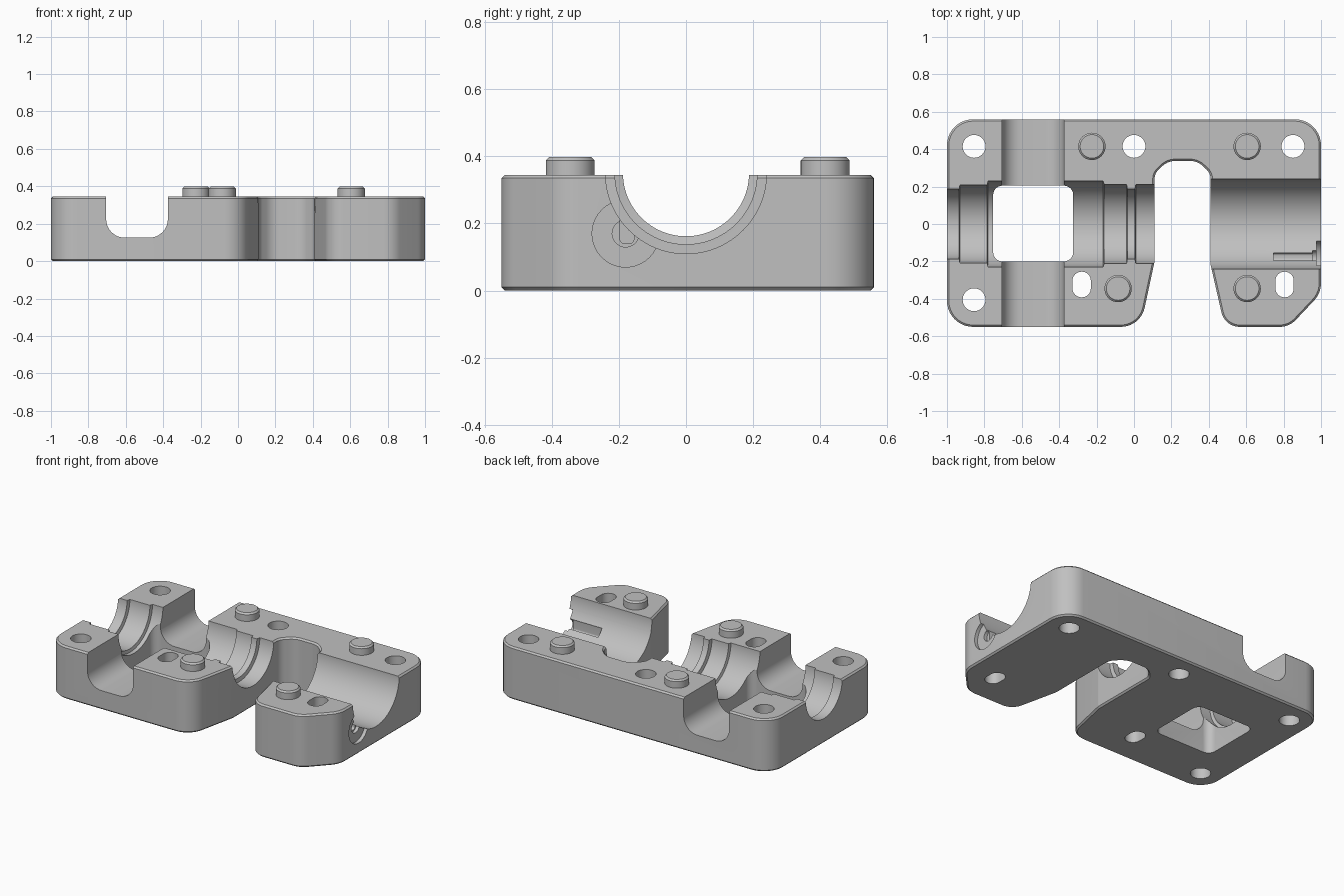
import bpy, bmesh, math
from mathutils import Vector, Matrix

if "Cube" in bpy.data.objects:
    bpy.data.objects.remove(bpy.data.objects["Cube"])

GREY = (0.53, 0.53, 0.53, 1)
mat = bpy.data.materials.new("plain grey")
mat.use_nodes = True
mat.diffuse_color = GREY
mat.node_tree.nodes["Principled BSDF"].inputs["Base Color"].default_value = GREY

TOP = 0.345
AXIS_Z = 0.35
CHAMFER = 0.01


def rounded(corners, steps=10):
    """Fillet each (x, y, radius) corner of a polygon."""
    out = []
    for i, (x, y, r) in enumerate(corners):
        p = Vector((x, y))
        a = (Vector(corners[i - 1][:2]) - p).normalized()
        b = (Vector(corners[(i + 1) % len(corners)][:2]) - p).normalized()
        if r == 0:
            out.append(p)
            continue
        half = a.angle(b) / 2
        centre = p + (a + b).normalized() * (r / math.sin(half))
        start = p + a * (r / math.tan(half)) - centre
        end = p + b * (r / math.tan(half)) - centre
        sweep = math.atan2(start.x * end.y - start.y * end.x, start.dot(end))
        for k in range(steps + 1):
            out.append(centre + Matrix.Rotation(sweep * k / steps, 2) @ start)
    return out


def box(x0, x1, y0, y1, r):
    return rounded([(x0, y0, r), (x1, y0, r), (x1, y1, r), (x0, y1, r)])


def disc(x, y, r, n=40):
    return [Vector((x + r * math.cos(2 * math.pi * k / n),
                    y + r * math.sin(2 * math.pi * k / n))) for k in range(n)]


def finish(name, bm):
    bmesh.ops.recalc_face_normals(bm, faces=bm.faces[:])
    mesh = bpy.data.meshes.new(name)
    bm.to_mesh(mesh)
    bm.free()
    mesh.materials.append(mat)
    ob = bpy.data.objects.new(name, mesh)
    bpy.context.collection.objects.link(ob)
    return ob


def prism(name, points, lo, hi, axis="z", bevel=()):
    """Extrude a profile along an axis, chamfering the listed end levels."""
    place = {"z": lambda p, h: (p.x, p.y, h),
             "y": lambda p, h: (p.x, h, p.y),
             "x": lambda p, h: (h, p.x, p.y)}[axis]
    bm = bmesh.new()
    a = [bm.verts.new(place(p, lo)) for p in points]
    b = [bm.verts.new(place(p, hi)) for p in points]
    bm.faces.new(a)
    bm.faces.new(b)
    for i in range(len(a)):
        bm.faces.new((a[i - 1], a[i], b[i], b[i - 1]))
    bmesh.ops.recalc_face_normals(bm, faces=bm.faces[:])
    rims = [e for e in bm.edges
            if any(all(abs(v.co.z - h) < 1e-5 for v in e.verts) for h in bevel)]
    if rims:
        bmesh.ops.bevel(bm, geom=rims, offset=CHAMFER, segments=1,
                        affect="EDGES", clamp_overlap=True)
    return finish(name, bm)


def revolve_x(name, profile, n=96):
    """Turn (x, radius) pairs around the bore axis."""
    bm = bmesh.new()
    rings = [[bm.verts.new((x, p.x, p.y + AXIS_Z)) for p in disc(0, 0, r, n)]
             for x, r in profile]
    for a, b in zip(rings, rings[1:]):
        for i in range(n):
            bm.faces.new((a[i - 1], a[i], b[i], b[i - 1]))
    bm.faces.new(rings[0])
    bm.faces.new(rings[-1])
    return finish(name, bm)


def smooth(ob):
    bpy.ops.object.select_all(action="DESELECT")
    ob.select_set(True)
    bpy.context.view_layer.objects.active = ob
    bpy.ops.object.shade_smooth_by_angle(angle=math.radians(25))


# Body plate with the front notch between the two lobes
outline = rounded([
    (-1, -0.55, 0.14), (0.035, -0.55, 0.13), (0.11, -0.2, 0.03),
    (0.11, 0.27, 0.07), (0.18, 0.337, 0.1), (0.34, 0.337, 0.1),
    (0.41, 0.27, 0.07), (0.41, -0.22, 0.03), (0.485, -0.55, 0.1),
    (0.83, -0.55, 0.12), (1, -0.37, 0.14), (1, 0.56, 0.14), (-1, 0.56, 0.14)])
body = prism("clamp_body", outline, 0, TOP, bevel=(0, TOP))

cutters = []

# Stepped bore along the length
cutters.append(revolve_x("bore_cutter", [
    (-1.1, 0.188), (-0.935, 0.188), (-0.93, 0.21), (-0.785, 0.21),
    (-0.78, 0.23), (-0.165, 0.23), (-0.16, 0.212), (-0.04, 0.212),
    (-0.035, 0.188), (0.005, 0.188), (0.01, 0.212), (0.2, 0.212),
    (0.21, 0.24), (1.1, 0.24)]))

# Cross saddle and the window through the floor
cutters.append(prism("saddle_cutter", rounded([
    (-0.705, 0.125, 0.1), (-0.375, 0.125, 0.1), (-0.375, 0.5, 0),
    (-0.705, 0.5, 0)]), -0.7, 0.7, "y"))
cutters.append(prism("window_cutter", box(-0.753, -0.325, -0.2, 0.205, 0.05), -0.1, 0.5))

# Round and slotted screw holes
for x, y in [(-0.855, 0.415), (-0.855, -0.405), (0, 0.415), (0.85, 0.415)]:
    cutters.append(prism("screw_hole_cutter", disc(x, y, 0.061), -0.1, 0.5))
for x in (-0.28, 0.805):
    cutters.append(prism("slot_cutter",
                         box(x - 0.049, x + 0.049, -0.392, -0.255, 0.0485), -0.1, 0.5))

# Cable recess and channel at the end of the wide bore
cutters.append(prism("recess_cutter", disc(-0.18, 0.17, 0.1), 0.977, 1.1, "x"))
cutters.append(prism("channel_cutter", box(-0.197, -0.155, 0.14, 0.22, 0.015), 0.745, 1.1, "x"))
cutters.append(prism("cable_hole_cutter", disc(-0.18, 0.17, 0.04), 0.955, 1.1, "x"))

bpy.context.view_layer.objects.active = body
for cutter in cutters:
    cutter.hide_render = True
    mod = body.modifiers.new(cutter.name, "BOOLEAN")
    mod.operation = "DIFFERENCE"
    mod.solver = "EXACT"
    mod.object = cutter
    bpy.ops.object.modifier_apply(modifier=mod.name)
for cutter in cutters:
    bpy.data.objects.remove(cutter)
smooth(body)

# Locating pegs
for i, (x, y) in enumerate([(-0.225, 0.415), (0.605, 0.415),
                            (-0.085, -0.345), (0.605, -0.345)]):
    smooth(prism(f"locating_peg_{i + 1}", disc(x, y, 0.073), TOP - 0.01, 0.398,
                 bevel=(0.398,)))
